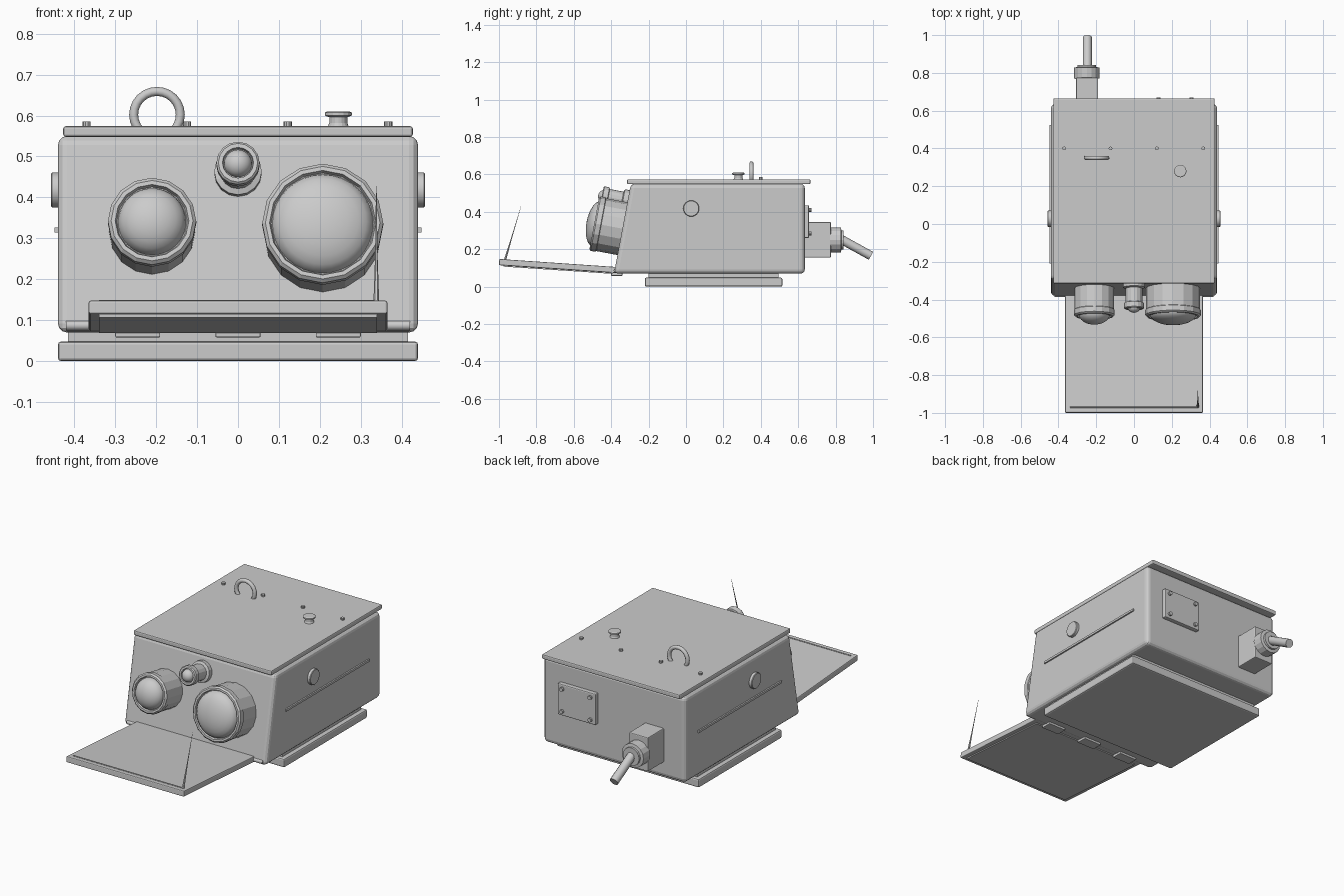
import bpy, bmesh, math
from mathutils import Matrix, Vector

if "Cube" in bpy.data.objects:
    bpy.data.objects.remove(bpy.data.objects["Cube"], do_unlink=True)

GREY = bpy.data.materials.new("plain grey")
GREY.use_nodes = True
COLOUR = (0.6, 0.6, 0.6, 1)
GREY.diffuse_color = COLOUR
GREY.node_tree.nodes["Principled BSDF"].inputs["Base Color"].default_value = COLOUR


def finish(name, bm, bevel=0, segments=2, smooth=0):
    """Turn a bmesh into an object with the shared material."""
    bmesh.ops.recalc_face_normals(bm, faces=bm.faces)
    mesh = bpy.data.meshes.new(name)
    bm.to_mesh(mesh)
    bm.free()
    ob = bpy.data.objects.new(name, mesh)
    bpy.context.collection.objects.link(ob)
    mesh.materials.append(GREY)
    if bevel:
        mod = ob.modifiers.new("rounded edges", "BEVEL")
        mod.width, mod.segments = bevel, segments
    if smooth:
        bpy.ops.object.select_all(action="DESELECT")
        ob.select_set(True)
        bpy.context.view_layer.objects.active = ob
        bpy.ops.object.shade_smooth_by_angle(angle=math.radians(smooth))
    return ob


def extrude_side(name, outline, x0, x1, bevel=0, segments=2):
    """Extrude a (y, z) outline along x."""
    bm = bmesh.new()
    face = bm.faces.new([bm.verts.new((x0, y, z)) for y, z in outline])
    new = bmesh.ops.extrude_face_region(bm, geom=[face])["geom"]
    bmesh.ops.translate(bm, vec=(x1 - x0, 0, 0),
                        verts=[v for v in new if isinstance(v, bmesh.types.BMVert)])
    return finish(name, bm, bevel, segments)


def box(name, x, y, z, bevel=0, segments=2):
    outline = [(y[0], z[0]), (y[1], z[0]), (y[1], z[1]), (y[0], z[1])]
    return extrude_side(name, outline, x[0], x[1], bevel, segments)


def lathe(name, profile, origin, axis, sides=16, smooth=0):
    """Spin a (radius, height) profile about an axis through origin."""
    turn = Vector(axis).to_track_quat("Z", "Y").to_matrix().to_4x4()
    bm = bmesh.new()
    rings = []
    for r, h in profile:
        count = sides if r > 0 else 1
        rings.append([bm.verts.new((r * math.cos(math.tau * i / sides),
                                    r * math.sin(math.tau * i / sides), h))
                      for i in range(count)])
    for a, b in zip(rings, rings[1:]):
        for i in range(sides):
            j = (i + 1) % sides
            quad = [a[i % len(a)], a[j % len(a)], b[j % len(b)], b[i % len(b)]]
            bm.faces.new(list(dict.fromkeys(quad)))
    for ring in (rings[0], rings[-1]):
        if len(ring) > 2:
            bm.faces.new(ring)
    bm.transform(Matrix.Translation(origin) @ turn)
    return finish(name, bm, smooth=smooth)


# Main housing with sloping front, lid and foot
extrude_side("body", [(-0.385, 0.07), (0.635, 0.07), (0.635, 0.55), (-0.295, 0.55)],
             -0.44, 0.44, 0.022, 3)
box("lid", (-0.427, 0.427), (-0.315, 0.665), (0.548, 0.574), 0.006)
box("foot", (-0.44, 0.44), (-0.22, 0.515), (0, 0.048), 0.008)
box("foot_spacer", (-0.415, 0.415), (-0.2, 0.495), (0.045, 0.075))

# Lenses stand square to the sloping front
NORMAL = Vector((0, -0.48, 0.09)).normalized()


def on_front(x, z):
    return Vector((x, -0.385 + 0.09 * (z - 0.07) / 0.48, z))


def dome(r, base, rise, steps=6):
    angles = [math.pi / 2 * i / steps for i in range(steps + 1)]
    return [(r * math.cos(a) if a < 1.57 else 0, base + rise * math.sin(a)) for a in angles]


for side, x, z, r in (("left", 0.207, 0.31, 0.148), ("right", -0.21, 0.315, 0.108)):
    place = on_front(x, z)
    barrel = [(r * 0.97, -0.01), (r * 0.97, 0.115), (r, 0.118), (r, 0.145),
              (r - 0.008, 0.153), (r - 0.018, 0.153), (r - 0.022, 0.14)]
    lathe(side + "_lens_barrel", barrel, place, NORMAL)
    lathe(side + "_lens_glass", dome(r - 0.025, 0.14, 0.055), place, NORMAL, 32, 40)

place = on_front(0, 0.459)
lathe("viewfinder_barrel", [(0.058, -0.01), (0.058, 0.025), (0.044, 0.03), (0.044, 0.105),
                            (0.053, 0.108), (0.053, 0.135), (0.048, 0.14),
                            (0.038, 0.14), (0.036, 0.13)], place, NORMAL)
lathe("viewfinder_glass", dome(0.034, 0.13, 0.03), place, NORMAL, 24, 40)

# Lowered front flap, its recessed underside and the hinge
flap = [(-1.0, 0.115), (-0.37, 0.073), (-0.37, 0.105), (-0.998, 0.148)]
extrude_side("flap", flap, -0.365, 0.365, 0.005)
extrude_side("flap_under_panel", [(-0.975, 0.107), (-0.4, 0.069), (-0.4, 0.08), (-0.975, 0.118)],
             -0.34, 0.34)
lathe("hinge_pin", [(0.012, -0.42), (0.012, 0.42)], (0, -0.375, 0.087), (1, 0, 0), 12, 40)
for i, x in enumerate((-0.245, 0, 0.245)):
    box(f"hinge_leaf_{i + 1}", (x - 0.055, x + 0.055), (-0.4, -0.34), (0.058, 0.074), 0.003)

# Thin wire lying along the flap edge and a tapering upright spike
lathe("flap_wire", [(0.003, -0.34), (0.003, 0.34)], (0, -0.97, 0.147), (1, 0, 0), 6)
lathe("flap_spike", [(0.007, 0), (0.003, 0.12), (0.0008, 0.295)], (0.338, -0.967, 0.145),
      (0, 0.085, 0.285), 6)

# Lid fittings: ring, knob and screws
bm = bmesh.new()
rings = []
for i in range(24):
    a = math.tau * i / 24
    rings.append([bm.verts.new(((0.057 + 0.011 * math.cos(t)) * math.cos(a), 0.011 * math.sin(t),
                                (0.057 + 0.011 * math.cos(t)) * math.sin(a)))
                  for t in [math.tau * k / 10 for k in range(10)]])
for a, b in zip(rings, rings[1:] + rings[:1]):
    for k in range(10):
        bm.faces.new((a[k], a[k - 1], b[k - 1], b[k]))
bm.transform(Matrix.Translation((-0.198, 0.35, 0.602)))
finish("carry_ring", bm, smooth=45)

lathe("lid_knob", [(0.026, 0), (0.022, 0.01), (0.022, 0.024), (0.033, 0.028),
                   (0.033, 0.035), (0.028, 0.038)], (0.245, 0.28, 0.572), (0, 0, 1))
for i in range(4):
    lathe(f"lid_screw_{i + 1}", [(0.01, 0), (0.01, 0.013)],
          (-0.37 + 0.2457 * i, 0.4, 0.572), (0, 0, 1), 10)

# Round bosses and trim strips on both flanks
for side, s in (("left", 1), ("right", -1)):
    lathe(side + "_side_boss", [(0.043, 0), (0.043, 0.024), (0.04, 0.027)],
          (s * 0.43, 0.028, 0.418), (s, 0, 0), 24, 30)
    box(side + "_side_strip", sorted((s * 0.43, s * 0.448)), (-0.21, 0.525), (0.314, 0.326))

# Rear plate with screws
box("rear_plate", (0.1, 0.335), (0.625, 0.658), (0.26, 0.435), 0.006)
for i, (x, z) in enumerate(((0.13, 0.285), (0.305, 0.285), (0.13, 0.41), (0.305, 0.41))):
    lathe(f"rear_screw_{i + 1}", [(0.011, 0), (0.011, 0.015)], (x, 0.655, z), (0, 1, 0), 10)

# Rear socket, plug collar and drooping cable stub
box("socket_box", (-0.307, -0.19), (0.625, 0.775), (0.155, 0.345), 0.005)
lathe("plug_collar", [(0.052, 0), (0.052, 0.02), (0.067, 0.022), (0.067, 0.08),
                      (0.05, 0.083), (0.05, 0.095)], (-0.25, 0.748, 0.25), (0, 1, 0))
lathe("cable_stub", [(0.024, -0.03), (0.024, 0.176)], (-0.247, 0.835, 0.25),
      (0, 0.87, -0.48), 12, 35)
